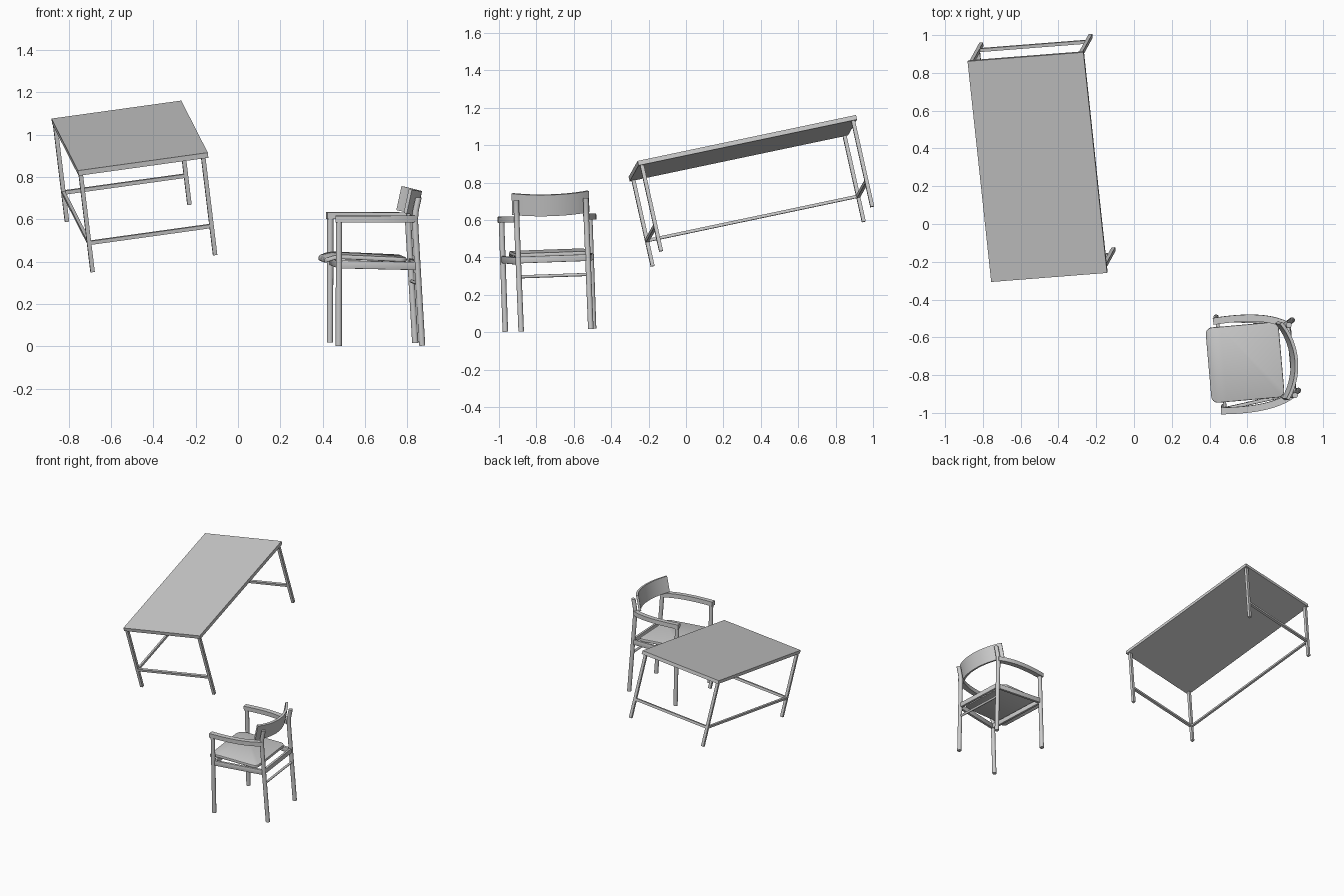
import bpy, bmesh, math
from mathutils import Vector, Matrix
from mathutils.geometry import interpolate_bezier

if "Cube" in bpy.data.objects:
    bpy.data.objects.remove(bpy.data.objects["Cube"])


def finish(name, bm, frame, smooth=False):
    bmesh.ops.recalc_face_normals(bm, faces=bm.faces)
    me = bpy.data.meshes.new(name)
    bm.to_mesh(me)
    bm.free()
    ob = bpy.data.objects.new(name, me)
    bpy.context.collection.objects.link(ob)
    ob.matrix_world = frame
    if smooth:
        bpy.ops.object.select_all(action='DESELECT')
        ob.select_set(True)
        bpy.context.view_layer.objects.active = ob
        bpy.ops.object.shade_smooth_by_angle(angle=math.radians(35))
    return ob


def bar(name, frame, p, q, w, h, bevel=0.0):
    """Rectangular bar from p to q, w wide and h tall."""
    p, q = Vector(p), Vector(q)
    d = (q - p).normalized()
    up = Vector((0, 0, 1)) if abs(d.z) < 0.9 else Vector((0, 1, 0))
    side = up.cross(d).normalized()
    up = d.cross(side)
    m = Matrix((d, side, up)).transposed().to_4x4()
    m.translation = (p + q) / 2
    bm = bmesh.new()
    bmesh.ops.create_cube(bm, size=1, matrix=m @ Matrix.Diagonal(((q - p).length, w, h, 1)))
    if bevel:
        bmesh.ops.bevel(bm, geom=bm.edges[:], offset=bevel, segments=2, affect='EDGES', profile=0.5)
    return finish(name, bm, frame, bool(bevel))


def tube(name, frame, pts, r, n=20):
    """Round rod through the given points."""
    pts = [Vector(p) for p in pts]
    d = (pts[-1] - pts[0]).normalized()
    rot = Vector((0, 0, 1)).rotation_difference(d)
    bm = bmesh.new()
    rings = [[bm.verts.new(p + rot @ Vector((r * math.cos(a), r * math.sin(a), 0)))
              for a in (2 * math.pi * i / n for i in range(n))] for p in pts]
    for a, b in zip(rings, rings[1:]):
        for i in range(n):
            j = (i + 1) % n
            bm.faces.new((a[i], a[j], b[j], b[i]))
    bm.faces.new(rings[0])
    bm.faces.new(rings[-1])
    return finish(name, bm, frame, True)


def ribbon(name, frame, path, width, z0, z1, bevel):
    """Flat board that follows a plan path, from z0 up to z1."""
    bm = bmesh.new()
    rows = []
    for i, p in enumerate(path):
        t = (path[min(i + 1, len(path) - 1)] - path[max(i - 1, 0)]).normalized()
        o = Vector((-t.y, t.x, 0)) * width / 2
        rows.append([bm.verts.new((v.x, v.y, z)) for v, z in
                     ((p + o, z0), (p - o, z0), (p - o, z1), (p + o, z1))])
    for a, b in zip(rows, rows[1:]):
        for i in range(4):
            j = (i + 1) % 4
            bm.faces.new((a[i], a[j], b[j], b[i]))
    bm.faces.new(rows[0])
    bm.faces.new(rows[-1])
    sharp = [e for e in bm.edges if e.calc_face_angle(0) > 1.0]
    bmesh.ops.bevel(bm, geom=sharp, offset=bevel, segments=2, affect='EDGES', profile=0.5)
    return finish(name, bm, frame, True)


# ---------- table, tilted in space; local origin is the middle of the top face ----------
ex = Vector((0.987, 0.077, 0.137)).normalized()
ey = Vector((-0.102, 0.973, 0.205))
ez = ex.cross(ey).normalized()
ey = ez.cross(ex)
table = Matrix((ex, ey, ez)).transposed().to_4x4()
table.translation = (-0.512, 0.301, 0.996)

bar("table_top", table, (0, -0.6, -0.0125), (0, 0.6, -0.0125), 0.621, 0.025)
LX, LY, CX, LOW = 0.293, 0.58, -0.005, -0.358
for sx, sn in ((-1, "left"), (1, "right")):
    for sy, yn in ((-1, "front"), (1, "back")):
        x, y = CX + sx * LX, sy * LY
        bar(f"table_{yn}_{sn}_leg", table, (x, y, -0.499), (x, y, -0.024), 0.02, 0.02)
for sy, yn in ((-1, "front"), (1, "back")):
    bar(f"table_{yn}_stretcher", table, (CX - LX, sy * LY, LOW), (CX + LX, sy * LY, LOW), 0.018, 0.018)
bar("table_long_stretcher", table, (CX - LX, -LY, LOW), (CX - LX, LY, LOW), 0.016, 0.016)

# ---------- chair, facing -x; local origin is between the front feet ----------
chair = (Matrix.Translation((0.455, -0.73, 0.0105))
         @ Matrix.Rotation(math.radians(5), 4, 'Z') @ Matrix.Rotation(math.radians(2), 4, 'X'))
FY, BY = 0.237, 0.187

for s, sn in ((-1, "left"), (1, "right")):
    tube(f"chair_{sn}_front_leg", chair, [(0, s * FY, 0), (0, s * FY, 0.595)], 0.0148)
    tube(f"chair_{sn}_back_leg", chair,
         [(0.40, s * BY, 0), (0.366, s * BY, 0.55), (0.364, s * BY, 0.60),
          (0.368, s * BY, 0.64), (0.381, s * BY, 0.70)], 0.0148)
    bar(f"chair_{sn}_seat_rail", chair, (0, s * FY, 0.386), (0.378, s * BY, 0.376), 0.018, 0.038, 0.003)
    # arm: straight from the front leg, curving in to the back leg
    path = interpolate_bezier(Vector((-0.017, s * 0.238, 0)), Vector((0.15, s * 0.25, 0)),
                              Vector((0.28, s * 0.238, 0)), Vector((0.365, s * BY, 0)), 20)
    ribbon(f"chair_{sn}_arm", chair, [Vector(p) for p in path], 0.036, 0.584, 0.616, 0.004)

bar("chair_front_rail", chair, (0.005, -FY, 0.384), (0.005, FY, 0.384), 0.018, 0.036, 0.003)
bar("chair_back_rail", chair, (0.377, -BY, 0.382), (0.377, BY, 0.382), 0.018, 0.036, 0.003)
tube("chair_back_stretcher", chair, [(0.382, -BY, 0.292), (0.382, BY, 0.292)], 0.0085)

# curved backrest board, leaning back
H, SAG = 0.203, 0.065
R = (H * H + SAG * SAG) / (2 * SAG)
A = math.asin(H / R)
arc = [Vector((R * math.cos(a) - R, R * math.sin(a), 0))
       for a in (A * (i / 12 - 1) for i in range(25))]
lean = chair @ Matrix.Translation((0.392, 0, 0.669)) @ Matrix.Rotation(math.radians(12), 4, 'Y')
ribbon("chair_backrest", lean, arc, 0.017, -0.058, 0.058, 0.003)

# seat: rounded board with a drooping front edge
bm = bmesh.new()
X0, X1, Y, C = -0.062, 0.326, 0.2, 0.035
verts = []
for cx, cy, a0 in ((X1 - C, Y - C, 0), (X0 + C, Y - C, 90), (X0 + C, C - Y, 180), (X1 - C, C - Y, 270)):
    for k in range(7):
        a = math.radians(a0 + 15 * k)
        verts.append(bm.verts.new((cx + C * math.cos(a), cy + C * math.sin(a), 0.41)))
base = bm.faces.new(verts)
top = bmesh.ops.extrude_face_region(bm, geom=[base])
bmesh.ops.translate(bm, verts=[v for v in top["geom"] if isinstance(v, bmesh.types.BMVert)], vec=(0, 0, 0.022))
rim = [e for e in bm.edges if abs(e.verts[0].co.z - e.verts[1].co.z) < 1e-5]
bmesh.ops.bevel(bm, geom=rim, offset=0.005, segments=2, affect='EDGES', profile=0.5)
for x in (-0.05, -0.04, -0.03, -0.02, -0.01, 0.0, 0.01, 0.02):
    bmesh.ops.bisect_plane(bm, geom=bm.verts[:] + bm.edges[:] + bm.faces[:],
                           plane_co=(x, 0, 0), plane_no=(1, 0, 0))
for v in bm.verts:
    x = v.co.x
    v.co.z -= 0.045 * max(x, 0) + 0.02 * (max(0.02 - x, 0) / 0.08) ** 2
finish("chair_seat", bm, chair, True)
